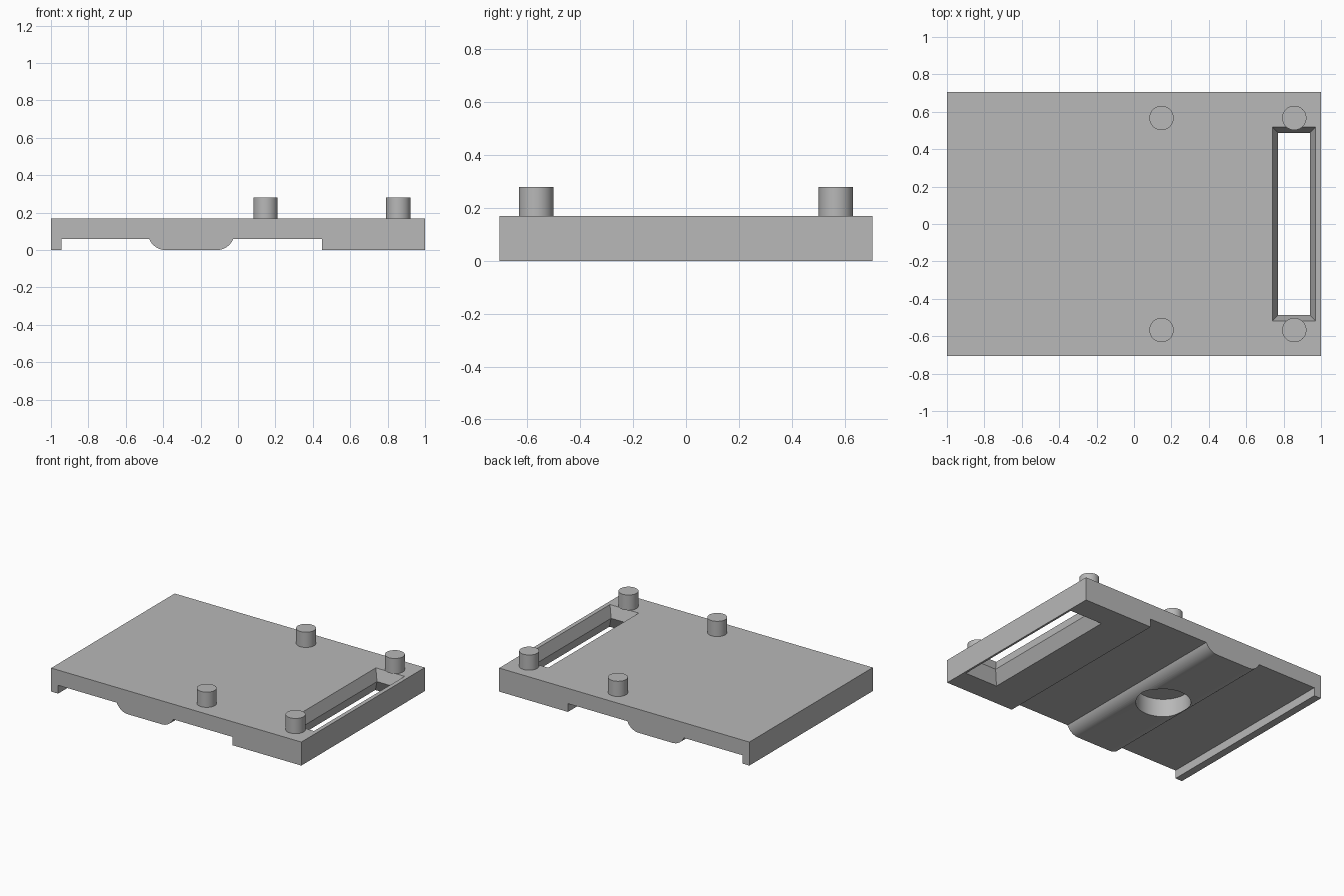
import bpy, bmesh, math
from mathutils import Matrix

cube = bpy.data.objects.get("Cube")
if cube:
    bpy.data.objects.remove(cube, do_unlink=True)

HALF_Y, TOP, RECESS = 0.705, 0.17, 0.06

grey = bpy.data.materials.new("plain grey")
grey.use_nodes = True
grey.diffuse_color = (0.48, 0.48, 0.48, 1)
grey.node_tree.nodes["Principled BSDF"].inputs["Base Color"].default_value = grey.diffuse_color


def add_object(name, bm):
    bmesh.ops.recalc_face_normals(bm, faces=bm.faces[:])
    mesh = bpy.data.meshes.new(name)
    bm.to_mesh(mesh)
    bm.free()
    mesh.materials.append(grey)
    obj = bpy.data.objects.new(name, mesh)
    bpy.context.collection.objects.link(obj)
    return obj


def select_only(obj):
    bpy.ops.object.select_all(action="DESELECT")
    obj.select_set(True)
    bpy.context.view_layer.objects.active = obj


def smooth(obj):
    select_only(obj)
    bpy.ops.object.shade_smooth_by_angle(angle=math.radians(30))


def cylinder(name, x, y, z0, z1, radius, sides=48):
    bm = bmesh.new()
    bmesh.ops.create_cone(bm, cap_ends=True, segments=sides, radius1=radius, radius2=radius,
                          depth=z1 - z0, matrix=Matrix.Translation((x, y, (z0 + z1) / 2)))
    return add_object(name, bm)


def cut(target, cutter):
    cutter.hide_render = True
    mod = target.modifiers.new("cut", "BOOLEAN")
    mod.operation, mod.solver, mod.object = "DIFFERENCE", "EXACT", cutter
    select_only(target)
    bpy.ops.object.modifier_apply(modifier=mod.name)
    bpy.data.objects.remove(cutter, do_unlink=True)


# Base plate: side profile with end lip, rounded rib and thick end block
def rib_flank(flat_x, side, steps=10):
    radius, sweep = 0.098, math.radians(67.2)
    return [(flat_x + side * radius * math.sin(sweep * i / steps),
             radius * (1 - math.cos(sweep * i / steps))) for i in range(steps + 1)]


left_flank = rib_flank(-0.385, -1)[::-1]
right_flank = rib_flank(-0.115, 1)
for flank, end in ((left_flank, 0), (right_flank, -1)):
    flank[end] = (flank[end][0], RECESS)
profile = ([(-1, TOP), (-1, 0), (-0.945, 0), (-0.945, RECESS)] + left_flank + right_flank
           + [(0.45, RECESS), (0.45, 0), (1, 0), (1, TOP)])

bm = bmesh.new()
face = bm.faces.new([bm.verts.new((x, -HALF_Y, z)) for x, z in profile])
ends = bmesh.ops.extrude_face_region(bm, geom=[face])["geom"]
bmesh.ops.translate(bm, vec=(0, 2 * HALF_Y, 0),
                    verts=[v for v in ends if isinstance(v, bmesh.types.BMVert)])
base = add_object("base_plate", bm)

# Long slot, flared towards the top and the bottom from a narrow waist
WAIST = 0.09
bm = bmesh.new()
rings = []
for z, grow in ((-0.02, 0.055), (WAIST, 0), (TOP + 0.02, 0.0375)):
    hx, hy = 0.085 + grow, 0.4875 + grow
    rings.append([bm.verts.new((0.855 + sx * hx, sy * hy, z))
                  for sx, sy in ((-1, -1), (1, -1), (1, 1), (-1, 1))])
bm.faces.new(rings[0])
bm.faces.new(rings[-1])
for low, high in zip(rings, rings[1:]):
    for i in range(4):
        j = (i + 1) % 4
        bm.faces.new((low[i], low[j], high[j], high[i]))
cut(base, add_object("slot_cutter", bm))

# Blind round socket in the underside of the rib
cut(base, cylinder("socket_cutter", -0.25, 0, -0.05, 0.13, 0.18, 64))
smooth(base)

# Four round pegs on the top
for x, place in ((0.147, "inner"), (0.857, "outer")):
    for y, side in ((-0.567, "front"), (0.567, "back")):
        smooth(cylinder(f"{side}_{place}_peg", x, y, TOP, 0.28, 0.065))
